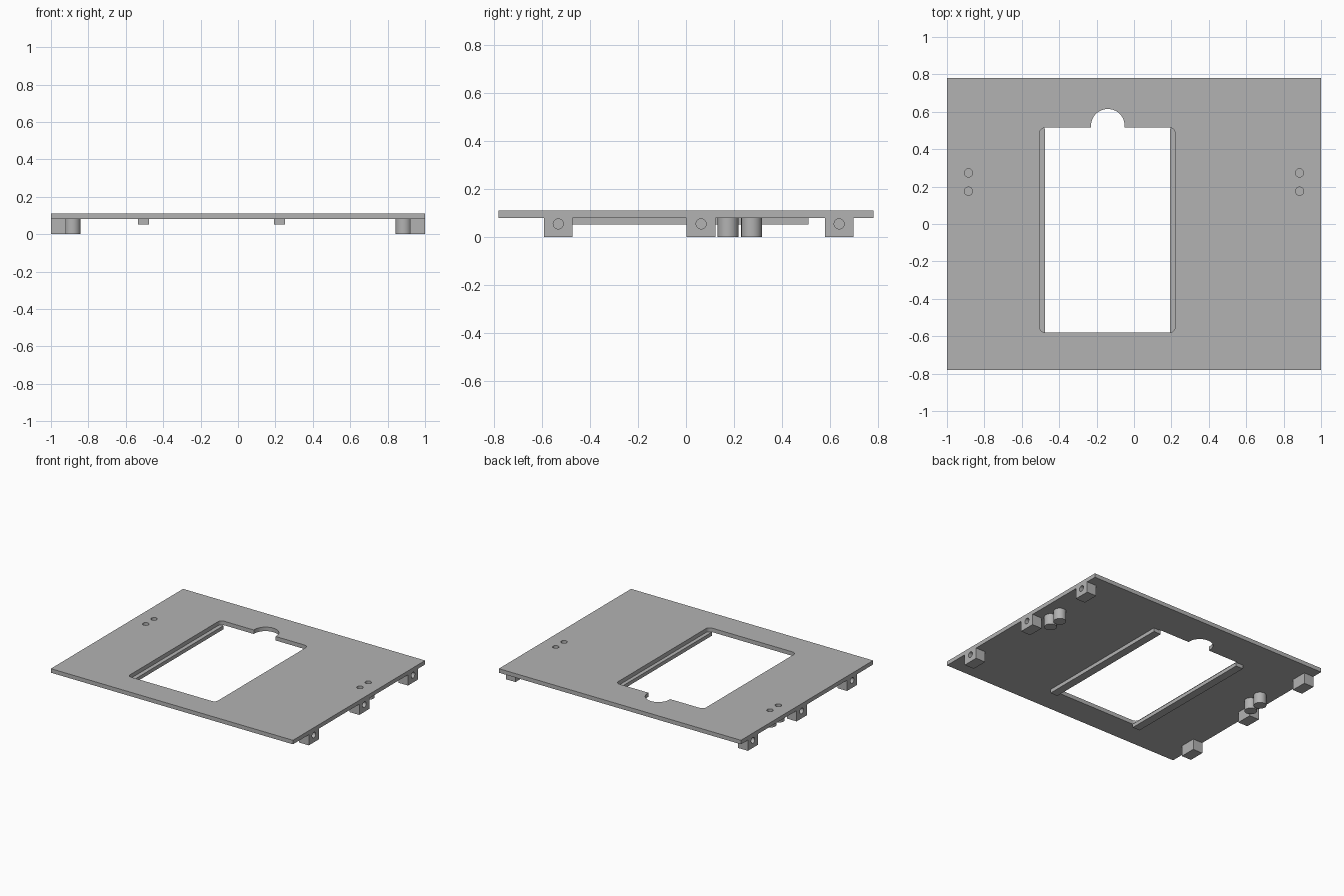
import bpy, bmesh
from math import cos, sin, pi
from mathutils import Matrix, Vector

old = bpy.data.objects.get("Cube")
if old:
    bpy.data.objects.remove(old)

GREY = (0.45, 0.45, 0.45, 1)
mat = bpy.data.materials.new("plain grey")
mat.use_nodes = True
mat.diffuse_color = GREY
mat.node_tree.nodes["Principled BSDF"].inputs["Base Color"].default_value = GREY

PLATE_LOW, PLATE_TOP = 0.08, 0.11


def finish(name, bm):
    bmesh.ops.recalc_face_normals(bm, faces=bm.faces)
    mesh = bpy.data.meshes.new(name)
    bm.to_mesh(mesh)
    bm.free()
    mesh.materials.append(mat)
    obj = bpy.data.objects.new(name, mesh)
    bpy.context.collection.objects.link(obj)
    return obj


def box(name, x0, x1, y0, y1, z0, z1):
    bm = bmesh.new()
    size = Vector((x1 - x0, y1 - y0, z1 - z0))
    mid = Vector((x0 + x1, y0 + y1, z0 + z1)) / 2
    bmesh.ops.create_cube(bm, size=1, matrix=Matrix.Translation(mid) @ Matrix.Diagonal(size.to_4d()))
    return finish(name, bm)


def cylinder(name, center, radius, depth, along_x=False):
    bm = bmesh.new()
    turn = Matrix.Rotation(pi / 2, 4, 'Y') if along_x else Matrix()
    bmesh.ops.create_cone(bm, cap_ends=True, segments=40, radius1=radius, radius2=radius,
                          depth=depth, matrix=Matrix.Translation(center) @ turn)
    return finish(name, bm)


def prism(name, outline, z0, z1):
    bm = bmesh.new()
    face = bm.faces.new([bm.verts.new((x, y, z0)) for x, y in outline])
    top = bmesh.ops.extrude_face_region(bm, geom=[face])["geom"]
    bmesh.ops.translate(bm, vec=(0, 0, z1 - z0),
                        verts=[v for v in top if isinstance(v, bmesh.types.BMVert)])
    return finish(name, bm)


def arc(cx, cy, r, start, end, steps):
    angles = [start + (end - start) * i / steps for i in range(steps + 1)]
    return [(cx + r * cos(a), cy + r * sin(a)) for a in angles]


def cut(target, cutter):
    mod = target.modifiers.new("cut", 'BOOLEAN')
    mod.operation, mod.solver, mod.object = 'DIFFERENCE', 'EXACT', cutter
    bpy.context.view_layer.objects.active = target
    bpy.ops.object.modifier_apply(modifier=mod.name)


def remove(obj):
    bpy.data.objects.remove(obj)


def smooth(obj):
    bpy.ops.object.select_all(action='DESELECT')
    obj.select_set(True)
    bpy.context.view_layer.objects.active = obj
    bpy.ops.object.shade_smooth_by_angle()


# Plate with a rounded window and a finger notch
plate = box("plate", -1, 1, -0.78, 0.78, PLATE_LOW, PLATE_TOP)
left, right, front, back, r = -0.505, 0.22, -0.58, 0.515, 0.03
outline = (arc(right - r, back - r, r, 0, pi / 2, 6)
           + arc(-0.14, 0.525, 0.09, 0, pi, 24)
           + arc(left + r, back - r, r, pi / 2, pi, 6)
           + arc(left + r, front + r, r, pi, 1.5 * pi, 6)
           + arc(right - r, front + r, r, 1.5 * pi, 2 * pi, 6))
# Square the notch mouth down to the window edge
i = outline.index(arc(-0.14, 0.525, 0.09, 0, pi, 24)[0])
outline.insert(i, (-0.05, back))
outline.insert(i + 26, (-0.23, back))
window = prism("window_cutter", outline, 0, 0.2)
cut(plate, window)
remove(window)

# Support ledges under both long window edges
box("right_ledge", -0.535, -0.475, front, 0.51, 0.053, PLATE_LOW)
box("left_ledge", 0.192, 0.252, front, 0.51, 0.053, PLATE_LOW)

for side, sx in (("left", 1), ("right", -1)):
    # Side mounting blocks with blind screw holes in the outer face
    for place, y in (("front", -0.532), ("middle", 0.063), ("back", 0.638)):
        x0, x1 = sorted((sx * 0.92, sx))
        block = box(f"{side}_{place}_block", x0, x1, y - 0.06, y + 0.06, 0, PLATE_LOW)
        hole = cylinder("hole_cutter", (sx, y, 0.055), 0.021, 0.12, along_x=True)
        cut(block, hole)
        remove(hole)
        smooth(block)
    # Round posts with blind sockets opening through the plate
    for place, y in (("front", 0.175), ("back", 0.273)):
        post = cylinder(f"{side}_{place}_post", (sx * 0.885, y, 0.04), 0.043, PLATE_LOW)
        hole = cylinder("socket_cutter", (sx * 0.885, y, 0.12), 0.022, 0.18)
        cut(post, hole)
        cut(plate, hole)
        remove(hole)
        smooth(post)

smooth(plate)
